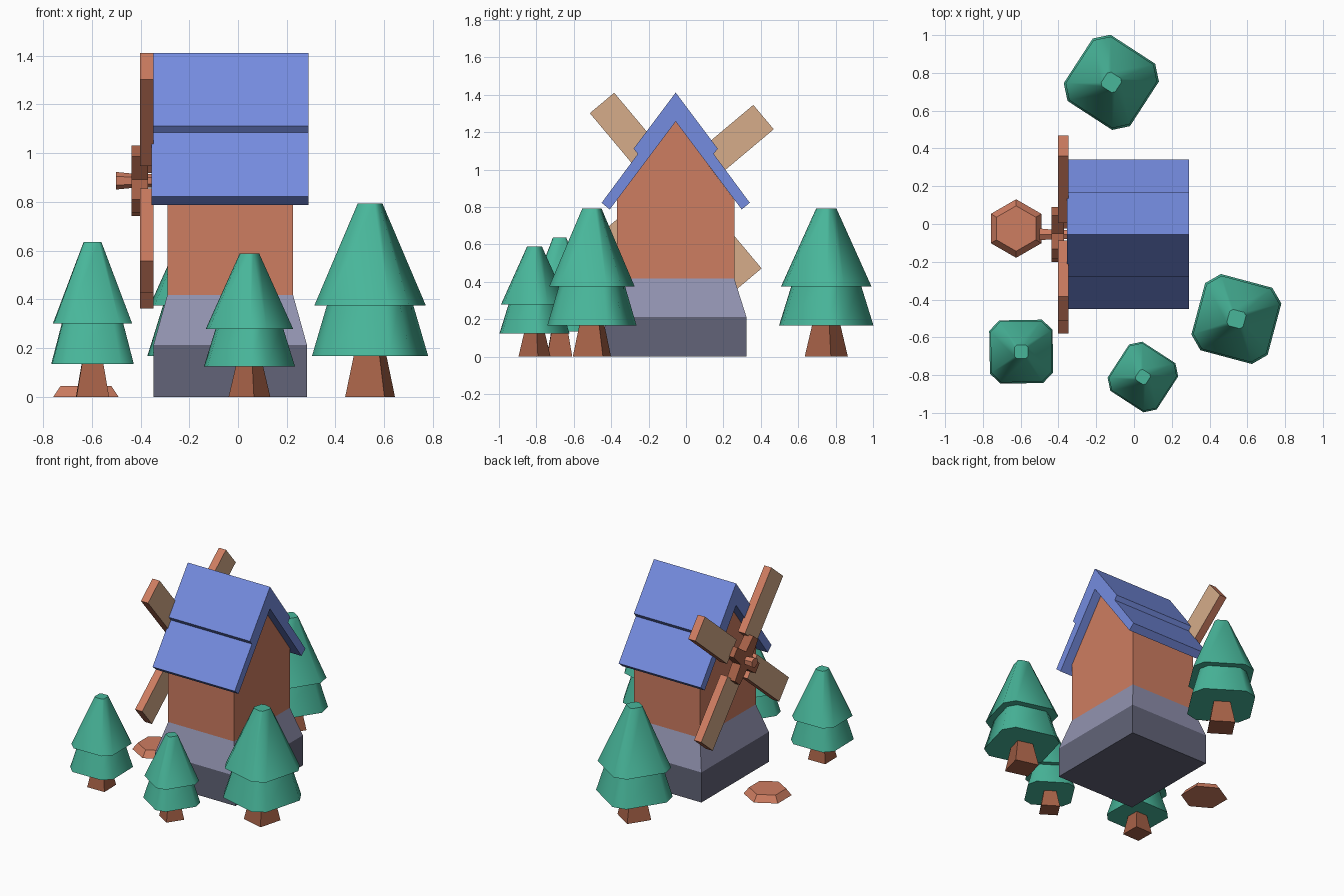
import bpy, math
from math import sin, cos, radians
from mathutils import Matrix, Vector

if "Cube" in bpy.data.objects:
    bpy.data.objects.remove(bpy.data.objects["Cube"])


def mat(name, r, g, b):
    lin = [(c / 255 / 12.92) if c < 10 else ((c / 255 + 0.055) / 1.055) ** 2.4 for c in (r, g, b)]
    m = bpy.data.materials.new(name)
    m.diffuse_color = (*lin, 1)
    m.use_nodes = True
    m.node_tree.nodes["Principled BSDF"].inputs["Base Color"].default_value = m.diffuse_color
    return m


CLAY = mat("clay", 206, 125, 97)
BROWN = mat("bark brown", 166, 97, 71)
GREEN = mat("leaf green", 72, 182, 154)
BLUE = mat("roof blue", 117, 140, 224)
STONE = mat("light stone", 146, 147, 176)
DARK = mat("dark stone", 98, 100, 120)
TAN = mat("sail tan", 214, 172, 138)


def loft(name, rings, *mats):
    """Join rings of points with quads and cap both ends."""
    n = len(rings[0])
    verts = [p for r in rings for p in r]
    faces = [(k * n + i, k * n + (i + 1) % n, (k + 1) * n + (i + 1) % n, (k + 1) * n + i)
             for k in range(len(rings) - 1) for i in range(n)]
    faces += [tuple(reversed(range(n))), tuple(range(len(verts) - n, len(verts)))]
    me = bpy.data.meshes.new(name)
    me.from_pydata(verts, [], faces)
    ob = bpy.data.objects.new(name, me)
    bpy.context.collection.objects.link(ob)
    for m in mats:
        me.materials.append(m)
    bpy.context.view_layer.objects.active = ob
    ob.select_set(True)
    bpy.ops.object.mode_set(mode='EDIT')
    bpy.ops.mesh.select_all(action='SELECT')
    bpy.ops.mesh.normals_make_consistent(inside=False)
    bpy.ops.object.mode_set(mode='OBJECT')
    ob.select_set(False)
    return ob


def ring(x, y, z, r, angles):
    return [(x + r * cos(radians(a)), y + r * sin(radians(a)), z) for a in angles]


def rect(hx, hy, z):
    return [(CX + sx * hx, CY + sy * hy, z) for sx, sy in ((-1, -1), (1, -1), (1, 1), (-1, 1))]


CX, CY = -0.032, -0.055      # middle of the mill

# Stone base: dark plinth and lighter tapered course
loft("plinth", [rect(0.315, 0.378, 0), rect(0.315, 0.378, 0.213)], DARK)
loft("tapered_base", [rect(0.315, 0.378, 0.213), rect(0.258, 0.313, 0.418)], STONE)

# Gabled body
wall = [(-0.313, 0.41), (0.313, 0.41), (0.313, 0.84), (0, 1.257), (-0.313, 0.84)]
loft("mill_body", [[(x, CY + h, z) for h, z in wall] for x in (-0.29, 0.226)], CLAY)

# Two-layer roof
half = [(0.225, 1.112), (0.203, 1.084), (0.396, 0.823), (0.353, 0.787)]
roof = [(0, 1.412)] + half + [(0, 1.257)] + [(-h, z) for h, z in reversed(half)]
loft("roof", [[(x, CY + h, z) for h, z in roof] for x in (-0.355, 0.29)], BLUE)

# Sails and hub arms, four around the axle
AXLE_Z = 0.887


def bar(name, r0, r1, w0, w1, x0, x1, angle, *mats):
    """Flat bar reaching outward from the axle in the yz plane."""
    rot = Matrix.Translation((0, CY, AXLE_Z)) @ Matrix.Rotation(radians(angle), 4, 'X')
    rings = [[rot @ Vector((x, r, w * s)) for x, s in ((x0, -1), (x1, -1), (x1, 1), (x0, 1))]
             for r, w in ((r0, w0), (r1, w1))]
    return loft(name, rings, *mats)


for k in range(4):
    a = 40 + 90 * k
    sail = bar(f"sail_{k + 1}", 0.15, 0.613, 0.085, 0.085, -0.402, -0.346, a, CLAY, TAN)
    for p in sail.data.polygons:       # broad faces are tan, rims clay
        p.material_index = 1 if abs(p.normal.x) > 0.7 else 0
    bar(f"hub_arm_{k + 1}", 0, 0.16, 0.05, 0.035, -0.437, -0.37, a, BROWN)

hexa = range(30, 390, 60)
loft("axle", [[(x, CY + r * cos(radians(a)), AXLE_Z + r * sin(radians(a))) for a in hexa]
              for x, r in ((-0.5, 0.036), (-0.42, 0.028), (-0.28, 0.028))], CLAY)

# Six-sided stepping slab by the sails
loft("slab", [ring(-0.624, -0.024, 0, 0.155, hexa), ring(-0.624, -0.024, 0.045, 0.12, hexa)], CLAY)


# Trees: square trunk and two chamfered-square cone tiers
def tree(n, x, y, s, rot):
    square = [rot + 90 * i for i in range(4)]
    octo = [rot + 90 * i + d for i in range(4) for d in (-11, 11)]
    loft(f"trunk_{n}", [ring(x, y, 0, 0.118 * s, square), ring(x, y, 0.2 * s, 0.07 * s, square)], BROWN)
    for label, z0, r0, z1, r1 in (("lower", 0.168, 0.252, 0.40, 0.18), ("upper", 0.375, 0.242, 0.793, 0.054)):
        ob = loft(f"{label}_leaves_{n}", [ring(x, y, z0 * s, r0 * s, octo),
                                          ring(x, y, z1 * s, r1 * s, octo)], GREEN)
        ob.select_set(True)
        bpy.ops.object.shade_smooth_by_angle(angle=radians(48))
        ob.select_set(False)


tree(1, 0.542, -0.503, 1.0, 30)
tree(2, -0.597, -0.676, 0.802, 46)
tree(3, 0.047, -0.81, 0.742, 12)
tree(4, -0.12, 0.75, 1.0, 12)
